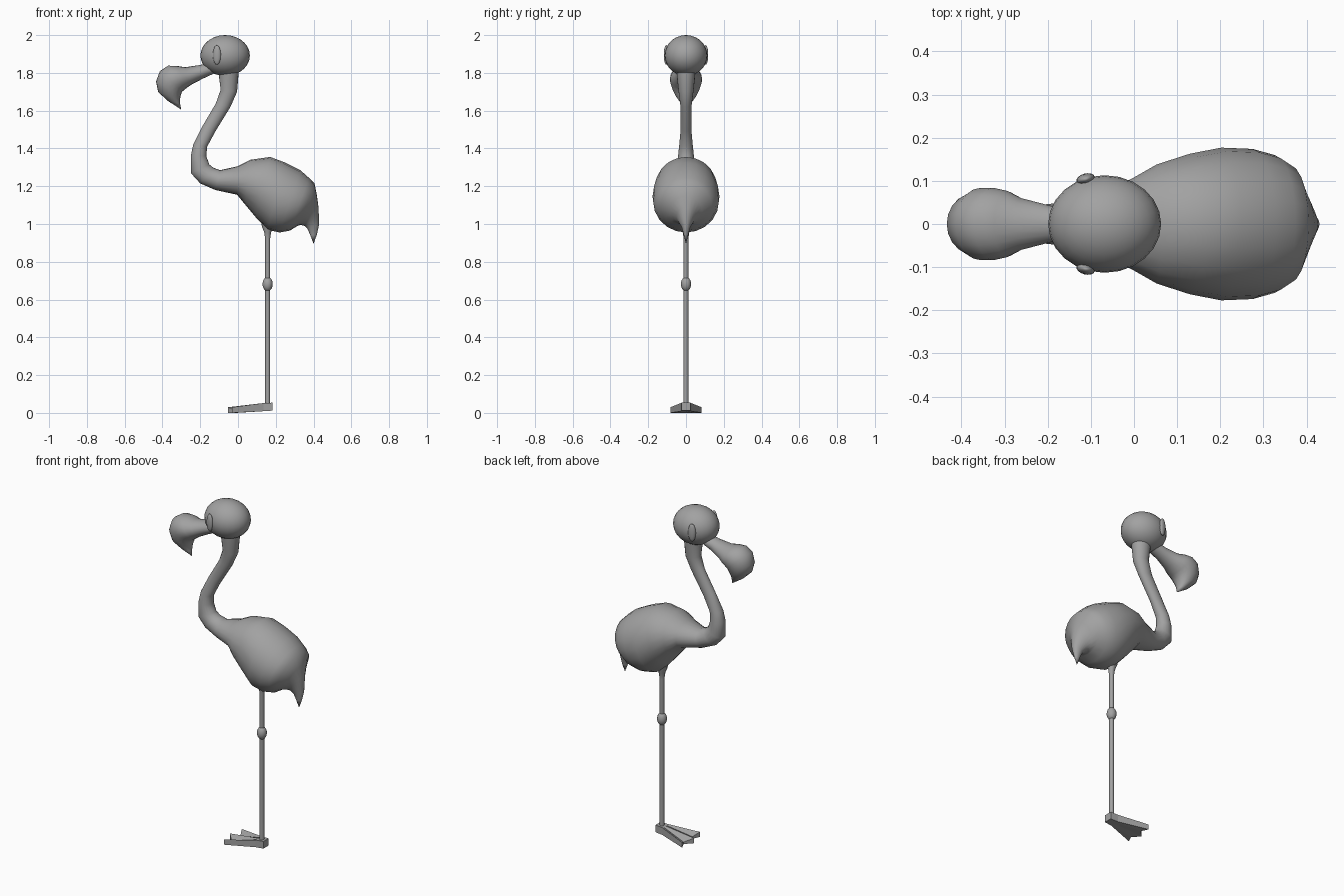
import bpy, bmesh, math
from mathutils import Vector

if "Cube" in bpy.data.objects:
    bpy.data.objects.remove(bpy.data.objects["Cube"])

grey = bpy.data.materials.new("plain grey")
grey.diffuse_color = (0.36, 0.36, 0.36, 1)
grey.use_nodes = True
grey.node_tree.nodes["Principled BSDF"].inputs["Base Color"].default_value = grey.diffuse_color


def finish(name, bm, smooth=True):
    bmesh.ops.recalc_face_normals(bm, faces=bm.faces)
    mesh = bpy.data.meshes.new(name)
    bm.to_mesh(mesh)
    bm.free()
    ob = bpy.data.objects.new(name, mesh)
    bpy.context.collection.objects.link(ob)
    mesh.materials.append(grey)
    if smooth:
        bpy.ops.object.select_all(action='DESELECT')
        ob.select_set(True)
        bpy.context.view_layer.objects.active = ob
        bpy.ops.object.shade_smooth_by_angle(angle=math.radians(60))
    return ob


def loft(name, sections, tip=None, n=20):
    """Elliptical rings through (x, z) edge pairs with a half width in y."""
    bm = bmesh.new()
    rings = []
    for ax, az, bx, bz, w in sections:
        a, b = Vector((ax, 0, az)), Vector((bx, 0, bz))
        mid, half = (a + b) / 2, (a - b) / 2
        ring = []
        for i in range(n):
            t = 2 * math.pi * i / n
            ring.append(bm.verts.new(mid + half * math.cos(t) + Vector((0, w * math.sin(t), 0))))
        rings.append(ring)
    for r, s in zip(rings, rings[1:]):
        for i in range(n):
            j = (i + 1) % n
            bm.faces.new((r[i], r[j], s[j], s[i]))
    bm.faces.new(rings[0])
    if tip:
        end = bm.verts.new((tip[0], 0, tip[1]))
        for i in range(n):
            bm.faces.new((rings[-1][i], rings[-1][(i + 1) % n], end))
    else:
        bm.faces.new(rings[-1])
    return finish(name, bm)


def ellipsoid(name, loc, size, u=24, v=14, turn=0):
    bm = bmesh.new()
    bmesh.ops.create_uvsphere(bm, u_segments=u, v_segments=v, radius=1)
    bmesh.ops.scale(bm, vec=size, verts=bm.verts)
    ob = finish(name, bm)
    ob.location = loc
    ob.rotation_euler.z = turn
    return ob


# Neck, body and tail in one sweep
loft("neck_and_body", [
    (0.005, 1.82, -0.105, 1.82, 0.052),
    (-0.005, 1.70, -0.092, 1.71, 0.040),
    (-0.04, 1.62, -0.118, 1.637, 0.030),
    (-0.12, 1.49, -0.187, 1.52, 0.028),
    (-0.163, 1.41, -0.237, 1.42, 0.036),
    (-0.168, 1.36, -0.25, 1.36, 0.042),
    (-0.152, 1.315, -0.25, 1.27, 0.046),
    (-0.13, 1.298, -0.20, 1.215, 0.05),
    (-0.095, 1.285, -0.12, 1.18, 0.062),
    (-0.005, 1.305, -0.005, 1.155, 0.105),
    (0.065, 1.34, 0.04, 1.10, 0.138),
    (0.17, 1.355, 0.09, 1.04, 0.163),
    (0.25, 1.325, 0.155, 0.97, 0.177),
    (0.33, 1.285, 0.22, 0.955, 0.174),
    (0.375, 1.245, 0.275, 0.965, 0.16),
    (0.405, 1.215, 0.32, 0.993, 0.135),
    (0.418, 1.15, 0.337, 0.994, 0.085),
    (0.426, 1.09, 0.352, 0.99, 0.05),
    (0.43, 1.00, 0.368, 0.975, 0.024),
    (0.418, 0.945, 0.383, 0.94, 0.012),
], tip=(0.40, 0.895))

# Head, eyes and hooked beak
ellipsoid("head", (-0.068, 0, 1.892), (0.131, 0.113, 0.108))
for side, label in ((-1, "right"), (1, "left")):
    ellipsoid("eye_" + label, (-0.112, side * 0.104, 1.895),
              (0.022, 0.013, 0.052), 16, 10, side * 0.25)
loft("beak", [
    (-0.12, 1.86, -0.12, 1.80, 0.04),
    (-0.20, 1.842, -0.185, 1.77, 0.042),
    (-0.28, 1.83, -0.243, 1.74, 0.06),
    (-0.325, 1.837, -0.265, 1.725, 0.077),
    (-0.37, 1.838, -0.282, 1.712, 0.084),
    (-0.413, 1.81, -0.296, 1.70, 0.084),
    (-0.434, 1.755, -0.303, 1.68, 0.072),
    (-0.423, 1.70, -0.307, 1.66, 0.055),
    (-0.376, 1.655, -0.306, 1.635, 0.03),
], tip=(-0.30, 1.605))

# Standing leg with flared top and knee
LEG_X = 0.157
loft("leg", [(LEG_X - r, z, LEG_X + r, z, r) for z, r in
             ((0.04, 0.013), (0.92, 0.013), (0.955, 0.018), (0.985, 0.03), (1.05, 0.04))], n=10)
ellipsoid("knee", (LEG_X, 0, 0.682), (0.027, 0.027, 0.038), 16, 10)

# Webbed foot: ridged toes fanning out from the heel
bm = bmesh.new()
rows = []
for x, spread, top, dip, low in ((0.183, 0.024, 0.054, 0, 0.012),
                                 (0.135, 0.028, 0.052, 0.003, 0.009),
                                 (-0.053, 0.083, 0.030, 0.018, 0.0)):
    row = []
    for k in range(5):
        valley = k % 2
        y = spread * (k - 2) / 2
        px = x + (0.03 if valley and x < 0 else 0) + (0.02 * abs(k - 2) / 2 if x < 0 else 0)
        row.append((bm.verts.new((px, y, top - dip * valley)), bm.verts.new((px, y, low))))
    rows.append(row)
for r, s in zip(rows, rows[1:]):
    for k in range(4):
        for h in (0, 1):
            bm.faces.new((r[k][h], r[k + 1][h], s[k + 1][h], s[k][h]))
    for k in (0, 4):
        bm.faces.new((r[k][0], s[k][0], s[k][1], r[k][1]))
for row in (rows[0], rows[-1]):
    for k in range(4):
        bm.faces.new((row[k][0], row[k + 1][0], row[k + 1][1], row[k][1]))
finish("webbed_foot", bm, smooth=False)
